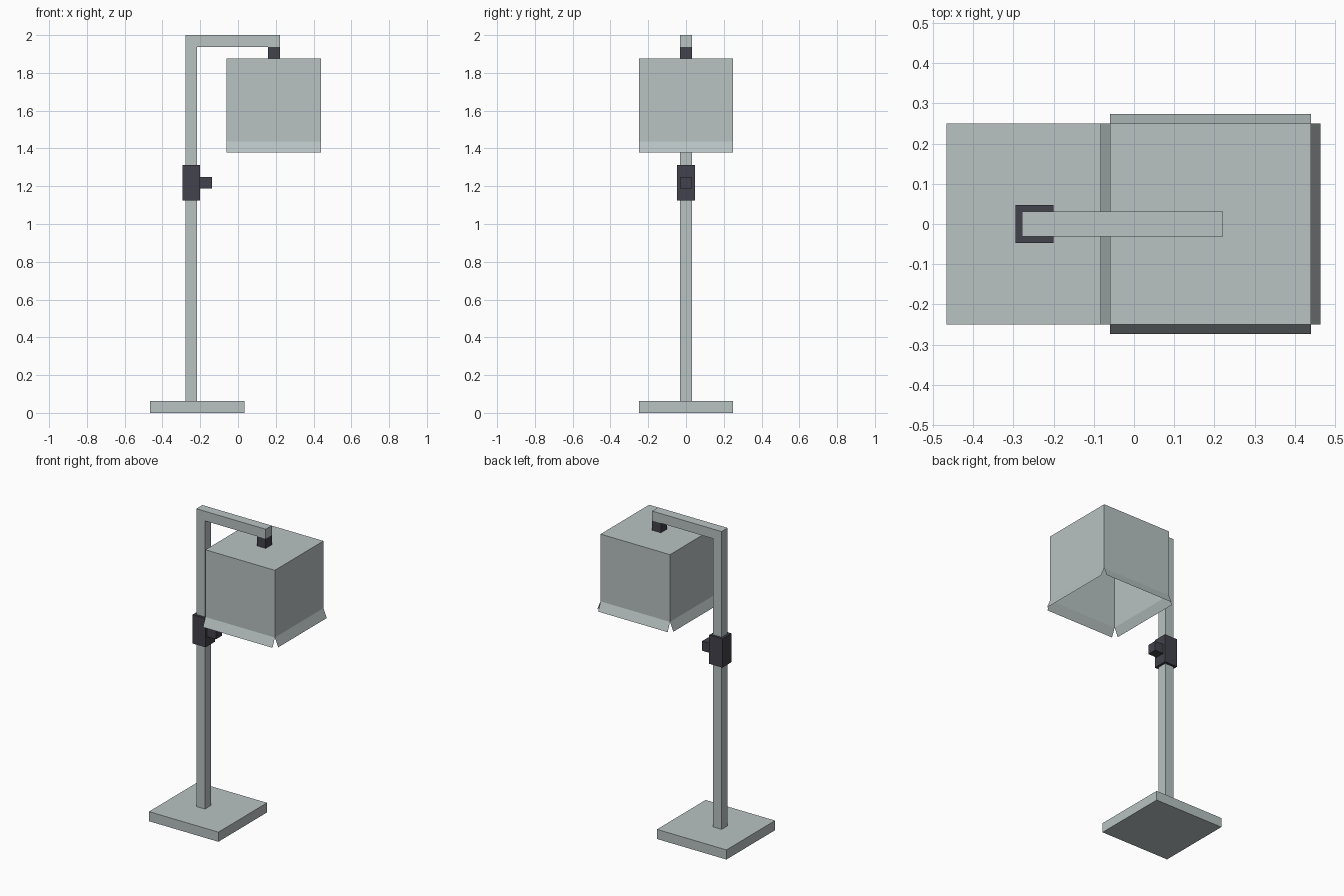
import bpy, bmesh, math
from mathutils import Vector

if "Cube" in bpy.data.objects:
    bpy.data.objects.remove(bpy.data.objects["Cube"], do_unlink=True)


def material(name, rgb):
    m = bpy.data.materials.new(name)
    m.use_nodes = True
    m.diffuse_color = (*rgb, 1)
    m.node_tree.nodes["Principled BSDF"].inputs["Base Color"].default_value = (*rgb, 1)
    return m


pale_grey = material("pale grey", (0.48, 0.54, 0.54))
dark_grey = material("dark grey", (0.054, 0.054, 0.072))


def add_object(name, bm, mat):
    mesh = bpy.data.meshes.new(name)
    bm.to_mesh(mesh)
    bm.free()
    mesh.materials.append(mat)
    ob = bpy.data.objects.new(name, mesh)
    bpy.context.collection.objects.link(ob)
    return ob


def box(name, lo, hi, mat):
    bm = bmesh.new()
    bmesh.ops.create_cube(bm, size=1)
    lo, hi = Vector(lo), Vector(hi)
    for v in bm.verts:
        v.co = (lo + hi) / 2 + v.co * (hi - lo)
    return add_object(name, bm, mat)


U = 0.0625          # basic bar width
H = U / 2
POST = -0.2785      # left edge of the post
ARM_END = POST + 8 * U

# Base plate
box("base", (-0.466, -0.25, 0), (0.034, 0.25, U), pale_grey)

# Post and arm: one L-shaped profile extruded in depth
bm = bmesh.new()
profile = [(POST, U), (POST + U, U), (POST + U, 2 - U),
           (ARM_END, 2 - U), (ARM_END, 2), (POST, 2)]
face = bm.faces.new([bm.verts.new((x, -H, z)) for x, z in profile])
extruded = bmesh.ops.extrude_face_region(bm, geom=[face])["geom"]
bmesh.ops.translate(bm, vec=(0, U, 0),
                    verts=[g for g in extruded if isinstance(g, bmesh.types.BMVert)])
bmesh.ops.recalc_face_normals(bm, faces=bm.faces)
add_object("post_and_arm", bm, pale_grey)

# Dark fittings
c = POST + H
box("clamp", (c - 0.047, -0.047, 1.125), (c + 0.047, 0.047, 1.3125), dark_grey)
box("clamp_knob", (c + 0.047, -H, 1.1875), (c + 0.047 + U, H, 1.25), dark_grey)
box("lamp_socket", (ARM_END - U, -H, 1.875), (ARM_END, H, 2 - U), dark_grey)

# Open-bottomed shade: thin walls and a closed top
SX, HALF = ARM_END - H, 0.25
TOP, HINGE = 1.875, 1.4375
bm = bmesh.new()
bmesh.ops.create_cube(bm, size=1)
for v in bm.verts:
    v.co = (SX + v.co.x * 2 * HALF, v.co.y * 2 * HALF, TOP if v.co.z > 0 else HINGE)
bm.normal_update()
bmesh.ops.delete(bm, geom=[f for f in bm.faces if f.normal.z < -0.5], context="FACES")
add_object("shade", bm, pale_grey)

# Four flared flaps along the lower rim
flare = math.radians(22.5)
out, drop = U * math.sin(flare), U * math.cos(flare)
for name, (nx, ny) in {"front": (0, -1), "left": (1, 0),
                       "back": (0, 1), "right": (-1, 0)}.items():
    n, t = Vector((nx, ny, 0)), Vector((-ny, nx, 0))
    hinge = Vector((SX, 0, HINGE)) + n * HALF
    edge = hinge + n * out - Vector((0, 0, drop))
    bm = bmesh.new()
    bm.faces.new([bm.verts.new(p) for p in (hinge + t * HALF, hinge - t * HALF,
                                            edge - t * HALF, edge + t * HALF)])
    add_object("shade_flap_" + name, bm, pale_grey)
